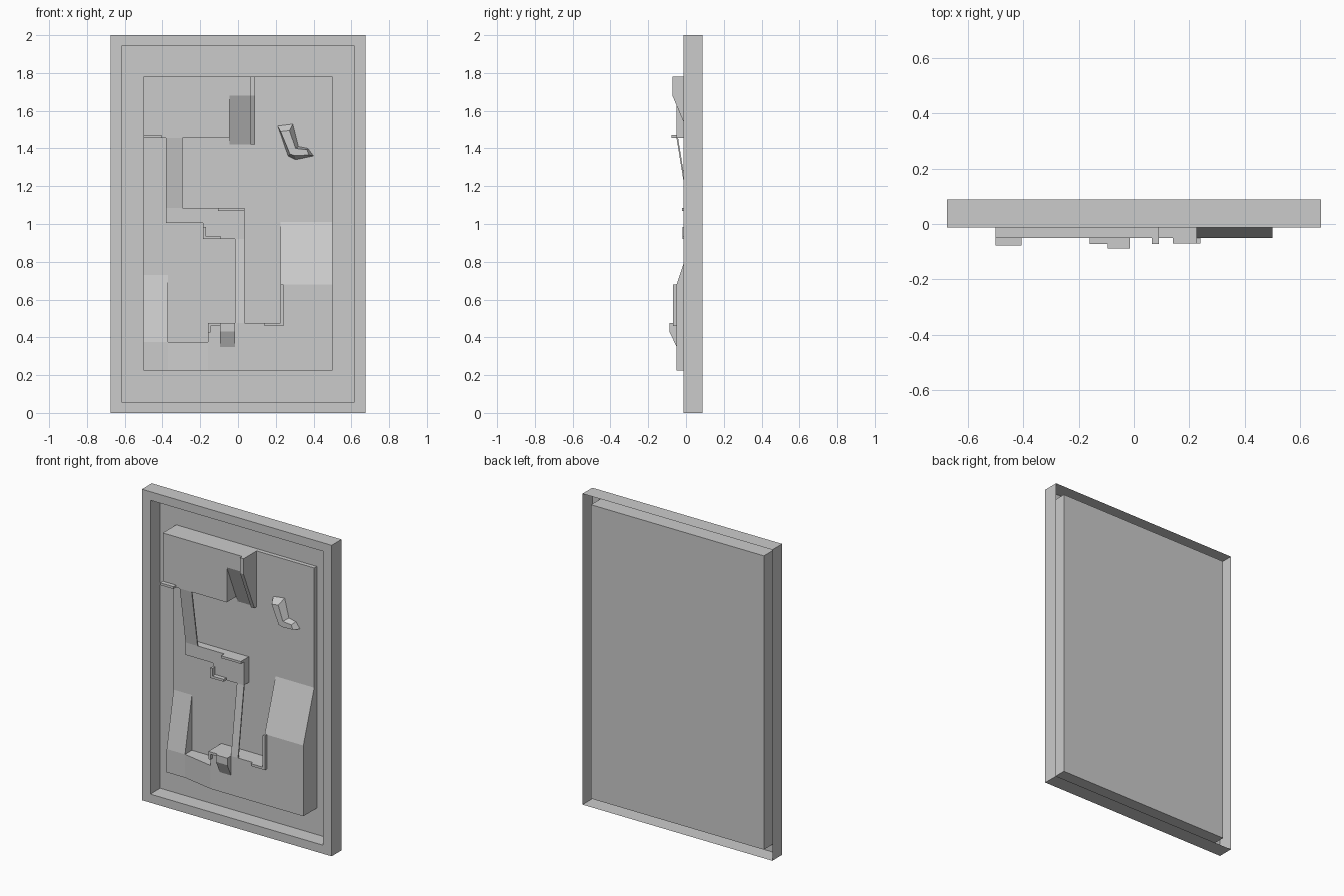
import bpy

if "Cube" in bpy.data.objects:
    bpy.data.objects.remove(bpy.data.objects["Cube"], do_unlink=True)

grey = bpy.data.materials.new("plain grey")
grey.use_nodes = True
COLOUR = (0.6, 0.6, 0.6, 1)
grey.diffuse_color = COLOUR
grey.node_tree.nodes["Principled BSDF"].inputs["Base Color"].default_value = COLOUR

BACK, FLOOR, MID, HIGH = 0.0875, 0.06, 0.01, -0.05
SUNK = FLOOR + 0.01


def make(name, verts, faces):
    mesh = bpy.data.meshes.new(name)
    mesh.from_pydata(verts, [], faces)
    mesh.materials.append(grey)
    obj = bpy.data.objects.new(name, mesh)
    bpy.context.collection.objects.link(obj)
    return obj


def loft(name, rings, cap_start=True):
    """Join equal rings of points with quads; the last ring is always filled."""
    n = len(rings[0])
    faces = [(r * n + i, r * n + (i + 1) % n, (r + 1) * n + (i + 1) % n, (r + 1) * n + i)
             for r in range(len(rings) - 1) for i in range(n)]
    if cap_start:
        faces.append(tuple(reversed(range(n))))
    faces.append(tuple(range((len(rings) - 1) * n, len(rings) * n)))
    return make(name, [p for ring in rings for p in ring], faces)


def rect(x0, x1, z0, z1):
    return [(x0, z0), (x1, z0), (x1, z1), (x0, z1)]


def ring(outline, y):
    return [(x, y, z) for x, z in outline]


def prism(name, outline, front, back=SUNK):
    return loft(name, [ring(outline, back), ring(outline, front)])


def ramp(name, x0, x1, z0, z1, y_low, y_high, thick=None):
    """Front runs from y_low at z0 to y_high at z1; thin sheet if thick is given."""
    front = [(x0, y_low, z0), (x1, y_low, z0), (x1, y_high, z1), (x0, y_high, z1)]
    back = [(x, y + thick if thick else SUNK, z) for x, y, z in front]
    return loft(name, [back, front])


# Frame: hollow open-backed border around a deep tray
outer, inner = rect(-0.675, 0.675, 0, 2), rect(-0.615, 0.615, 0.055, 1.945)
loft("frame_tray", [ring(outer, BACK), ring(outer, -0.0125),
                    ring(inner, -0.0125), ring(inner, BACK)], cap_start=False)

# Base floor of the relief
prism("relief_floor", rect(-0.5, 0.5, 0.225, 1.78), FLOOR, BACK - 0.001)

# Upper left plateau with its ramp and side wall
prism("upper_plateau", [(-0.5, 1.455), (-0.045, 1.455), (-0.045, 1.68),
                        (0.09, 1.68), (0.09, 1.78), (-0.5, 1.78)], HIGH)
ramp("upper_ramp", -0.045, 0.09, 1.42, 1.68, FLOOR, HIGH)
prism("upper_wall", rect(0.065, 0.09, 1.68, 1.78), -0.072)
ramp("upper_wall_slope", 0.065, 0.09, 1.42, 1.68, 0.038, -0.072)
prism("upper_left_ledge", rect(-0.5, -0.405, 1.455, 1.47), -0.077)

# Middle platform and the two thin sloping bridges
prism("middle_platform", [(-0.38, 1.005), (-0.185, 1.005), (-0.185, 0.92),
                          (0.035, 0.92), (0.035, 1.085), (-0.38, 1.085)], MID)
ramp("upper_bridge", -0.38, -0.295, 1.085, 1.455, MID, HIGH, 0.008)
ramp("lower_bridge", -0.015, 0.035, 0.475, 0.92, HIGH, MID, 0.008)
prism("platform_top_wall", rect(-0.105, 0.035, 1.07, 1.085), -0.022)


def corner_wall(name, x0, x1, z0, z1, t, front, right=False):
    """L-shaped low wall with its corner at the bottom left or bottom right."""
    outline = [(x0, z0), (x1, z0), (x1, z0 + t), (x0 + t, z0 + t), (x0 + t, z1), (x0, z1)]
    if right:
        outline = [(x0 + x1 - x, z) for x, z in reversed(outline)]
    prism(name, outline, front)


corner_wall("platform_corner_wall", -0.185, -0.09, 0.92, 0.985, 0.015, -0.018)
corner_wall("right_corner_wall", 0.14, 0.24, 0.46, 0.68, 0.015, -0.07, True)

# Lower plateau, its right ramp and the lower left slopes
prism("lower_plateau", [(-0.16, 0.225), (0.5, 0.225), (0.5, 0.68),
                        (0.225, 0.68), (0.225, 0.475), (-0.16, 0.475)], HIGH)
ramp("right_ramp", 0.225, 0.5, 0.68, 1.01, HIGH, FLOOR)
prism("lower_left_plateau", rect(-0.5, -0.37, 0.225, 0.375), -0.01)
ramp("left_ramp", -0.5, -0.37, 0.375, 0.73, -0.01, FLOOR)
slope = rect(-0.37, -0.16, 0.225, 0.375)
loft("cross_slope", [ring(slope, SUNK),
                     [(x, -0.01 if x < -0.3 else HIGH, z) for x, z in slope]])

# Small raised box with sloping front and the wall beside it
prism("raised_box", rect(-0.095, -0.015, 0.43, 0.475), -0.0875)
ramp("raised_box_slope", -0.095, -0.015, 0.35, 0.43, HIGH, -0.0875)
prism("box_side_wall", [(-0.16, 0.425), (-0.145, 0.425), (-0.145, 0.46),
                        (-0.095, 0.46), (-0.095, 0.475), (-0.16, 0.475)], -0.073)

# Bent mound with bevelled sides
foot = [(0.265, 1.36), (0.305, 1.34), (0.4, 1.36), (0.37, 1.4),
        (0.32, 1.41), (0.29, 1.53), (0.21, 1.52)]
crest = [(0.275, 1.37), (0.3, 1.362), (0.375, 1.365), (0.365, 1.393),
         (0.305, 1.4), (0.272, 1.495), (0.225, 1.49)]
loft("bent_mound", [ring(foot, FLOOR), ring(crest, 0.02)])
